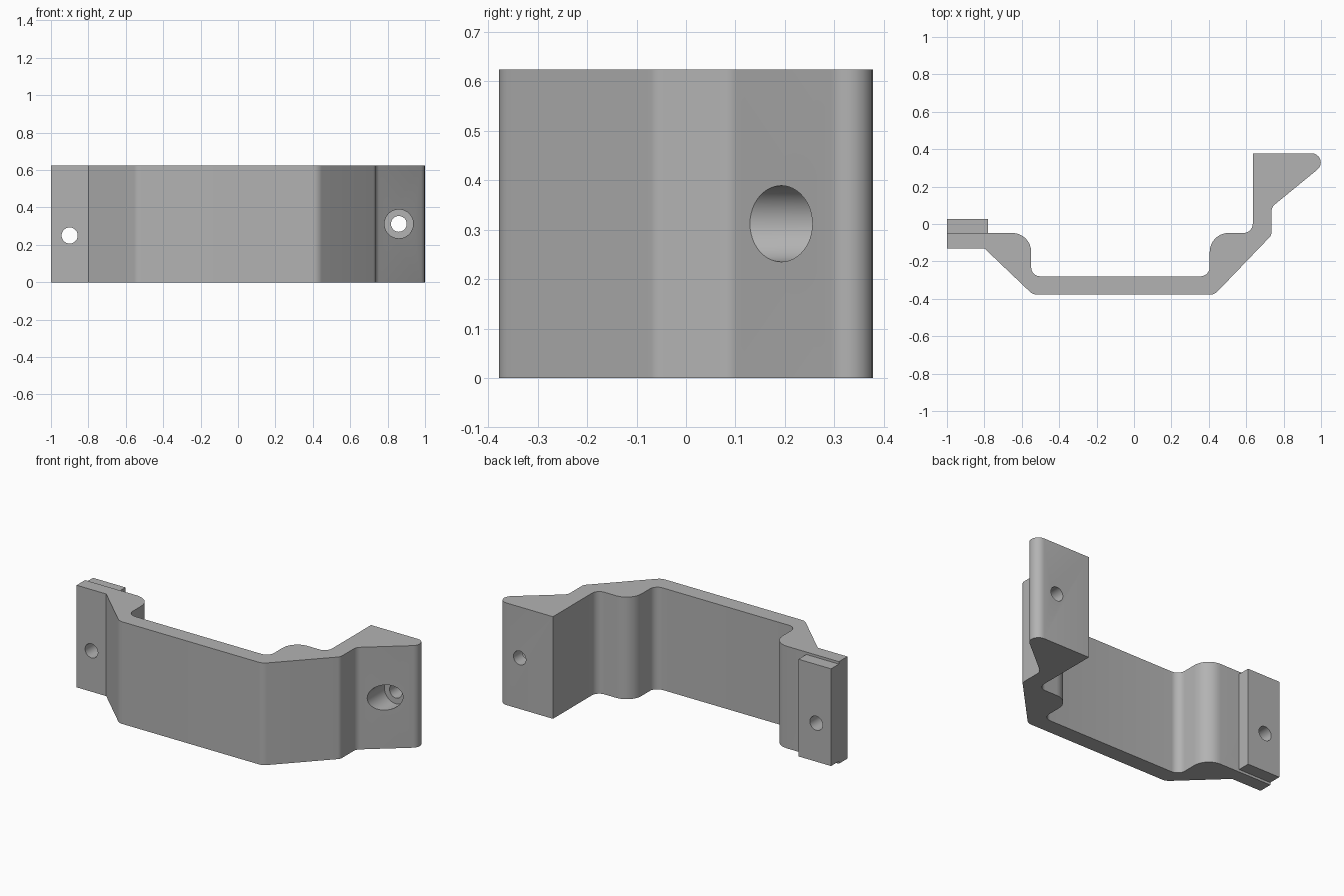
import bpy, bmesh, math
from mathutils import Vector, Matrix

HEIGHT = 0.624

cube = bpy.data.objects.get("Cube")
if cube:
    bpy.data.objects.remove(cube, do_unlink=True)

grey = bpy.data.materials.new("plain grey")
grey.use_nodes = True
grey.diffuse_color = (0.45, 0.45, 0.45, 1)
grey.node_tree.nodes["Principled BSDF"].inputs["Base Color"].default_value = grey.diffuse_color


def fillet(corners, steps=8):
    """Round every (x, y, radius) corner of a closed outline."""
    outline = []
    for i, (x, y, radius) in enumerate(corners):
        corner = Vector((x, y))
        if radius == 0:
            outline.append(corner)
            continue
        to_prev = (Vector(corners[i - 1][:2]) - corner).normalized()
        to_next = (Vector(corners[(i + 1) % len(corners)][:2]) - corner).normalized()
        half = to_prev.angle(to_next) / 2
        centre = corner + (to_prev + to_next).normalized() * radius / math.sin(half)
        start = corner + to_prev * radius / math.tan(half) - centre
        end = corner + to_next * radius / math.tan(half) - centre
        sweep = start.angle(end)
        for k in range(steps + 1):
            t = k / steps
            outline.append(centre + (start * math.sin((1 - t) * sweep)
                                     + end * math.sin(t * sweep)) / math.sin(sweep))
    return outline


def make_object(name, bm):
    bmesh.ops.recalc_face_normals(bm, faces=bm.faces)
    mesh = bpy.data.meshes.new(name)
    bm.to_mesh(mesh)
    bm.free()
    mesh.materials.append(grey)
    obj = bpy.data.objects.new(name, mesh)
    bpy.context.collection.objects.link(obj)
    return obj


def extrude_outline(name, outline, bottom, top):
    bm = bmesh.new()
    face = bm.faces.new([bm.verts.new((p.x, p.y, bottom)) for p in outline])
    result = bmesh.ops.extrude_face_region(bm, geom=[face])
    verts = [v for v in result["geom"] if isinstance(v, bmesh.types.BMVert)]
    bmesh.ops.translate(bm, verts=verts, vec=(0, 0, top - bottom))
    return make_object(name, bm)


def drill(target, x, z, radius, y_start, y_end):
    """Cut a round hole that runs front to back."""
    bm = bmesh.new()
    place = Matrix.Translation((x, (y_start + y_end) / 2, z)) @ Matrix.Rotation(math.pi / 2, 4, "X")
    bmesh.ops.create_cone(bm, cap_ends=True, segments=48, radius1=radius, radius2=radius,
                          depth=y_end - y_start, matrix=place)
    cutter = make_object("hole_cutter", bm)
    cutter.hide_render = True
    cut = target.modifiers.new("hole", "BOOLEAN")
    cut.operation = "DIFFERENCE"
    cut.solver = "EXACT"
    cut.object = cutter
    bpy.context.view_layer.objects.active = target
    bpy.ops.object.modifier_apply(modifier=cut.name)
    bpy.data.objects.remove(cutter, do_unlink=True)


# Bracket: one bent section with a flat flange and a wedge flange
bracket = extrude_outline("bracket", fillet([
    (-1, -0.13, 0), (-0.8, -0.13, 0), (-0.54, -0.378, 0.06), (0.43, -0.378, 0.06),
    (0.735, -0.06, 0.04), (0.735, 0.09, 0.05), (1.087, 0.378, 0.049),
    (0.635, 0.378, 0), (0.635, -0.048, 0.05), (0.405, -0.048, 0.1),
    (0.405, -0.28, 0.05), (-0.55, -0.28, 0.05), (-0.55, -0.048, 0.1), (-1, -0.048, 0),
]), 0, HEIGHT)

# Pad: a slightly shorter plate behind the flat flange
pad = extrude_outline("flange_pad", fillet([
    (-1, -0.048, 0), (-0.78, -0.048, 0), (-0.78, 0.028, 0), (-1, 0.028, 0),
]), 0.015, HEIGHT - 0.015)

# Screw holes: plain through the flange, counterbored through the wedge
for part in (bracket, pad):
    drill(part, -0.9, 0.25, 0.043, -0.2, 0.1)
drill(bracket, 0.86, HEIGHT / 2, 0.077, 0, 0.295)
drill(bracket, 0.86, HEIGHT / 2, 0.042, 0.2, 0.45)

# Smooth bends with crisp edges
for part in (bracket, pad):
    bpy.ops.object.select_all(action="DESELECT")
    part.select_set(True)
    bpy.context.view_layer.objects.active = part
    bpy.ops.object.shade_smooth_by_angle(angle=math.radians(30))
